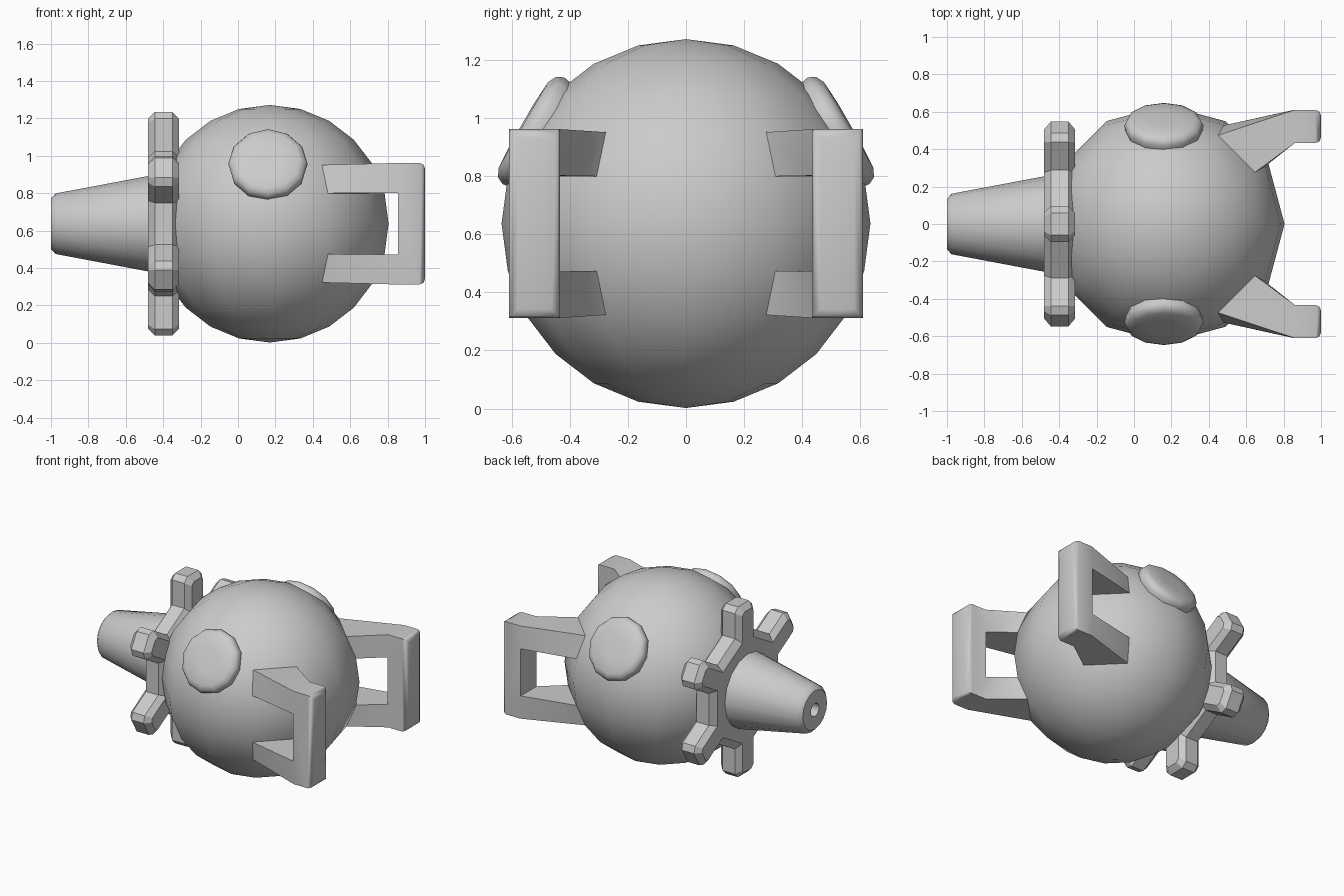
import bpy, bmesh
from math import sin, cos, pi, radians
from mathutils import Vector, Matrix

if "Cube" in bpy.data.objects:
    bpy.data.objects.remove(bpy.data.objects["Cube"])

CX, CZ, R = 0.17, 0.637, 0.635   # ball centre and radius


def finish(name, bm, smooth=None, mirror=False):
    bmesh.ops.remove_doubles(bm, verts=bm.verts, dist=1e-5)
    bmesh.ops.recalc_face_normals(bm, faces=bm.faces)
    me = bpy.data.meshes.new(name)
    bm.to_mesh(me)
    bm.free()
    ob = bpy.data.objects.new(name, me)
    bpy.context.collection.objects.link(ob)
    if mirror:
        m = ob.modifiers.new("mirror", 'MIRROR')
        m.use_axis = (False, True, False)
    if smooth is not None:
        bpy.ops.object.select_all(action='DESELECT')
        ob.select_set(True)
        bpy.context.view_layer.objects.active = ob
        if smooth >= 180:
            bpy.ops.object.shade_smooth()
        else:
            bpy.ops.object.shade_smooth_by_angle(angle=radians(smooth))
    return ob


def lathe(profile, sides, origin, axis, u):
    """Revolve (distance along axis, radius) points; ends are capped."""
    bm = bmesh.new()
    axis, u = Vector(axis).normalized(), Vector(u).normalized()
    v = axis.cross(u)
    rings = []
    for d, r in profile:
        rings.append([bm.verts.new(Vector(origin) + axis * d
                      + (u * cos(2 * pi * i / sides) + v * sin(2 * pi * i / sides)) * r)
                      for i in range(sides)])
    for a, b in zip(rings, rings[1:]):
        for i in range(sides):
            j = (i + 1) % sides
            bm.faces.new((a[i], a[j], b[j], b[i]))
    bm.faces.new(rings[0])
    bm.faces.new(rings[-1])
    return bm


# Ball body
bm = bmesh.new()
bmesh.ops.create_uvsphere(bm, u_segments=12, v_segments=12, radius=R,
                          matrix=Matrix.Translation((CX, 0, CZ)))
finish("ball_body", bm, 180)

# Tapered nozzle with a small hole in its tip
bm = lathe([(0.30, 0.28), (0.48, 0.255), (0.975, 0.162), (1.0, 0.135),
            (1.0, 0.045), (0.90, 0.045)], 16, (0, 0, CZ), (-1, 0, 0), (0, 0, 1))
finish("nozzle", bm, 40)

# Six-toothed wheel: chamfered profile, two layers per side
TIP, ROOT, HW, CH = 0.597, 0.387, 0.095, 0.035


def wheel_outline(inset):
    pts = []
    t, w, c = TIP - inset, HW - inset, CH * (1 - 0.4 * inset / CH)
    for k in range(6):
        a = pi / 2 + k * pi / 3
        for rad, side in ((ROOT - inset, -w), (t - c, -w), (t, -w + c),
                          (t, w - c), (t - c, w), (ROOT - inset, w)):
            pts.append((rad * cos(a) - side * sin(a), rad * sin(a) + side * cos(a)))
    return pts


bm = bmesh.new()
layers = [[bm.verts.new((x, y, CZ + z)) for y, z in wheel_outline(ins)]
          for x, ins in ((-0.48, CH), (-0.445, 0), (-0.35, 0), (-0.315, CH))]
for a, b in zip(layers, layers[1:]):
    for i in range(len(a)):
        j = (i + 1) % len(a)
        bm.faces.new((a[i], a[j], b[j], b[i]))
bm.faces.new(layers[0])
bm.faces.new(layers[-1])
finish("toothed_wheel", bm)

# Round pads on both upper flanks
n = Vector((0, -cos(radians(30)), sin(radians(30))))
t = Vector((0, sin(radians(30)), cos(radians(30))))
bm = lathe([(0.50, 0.19), (0.585, 0.207), (0.615, 0.212), (0.64, 0.2),
            (0.655, 0.17), (0.66, 0.08)], 12,
           Vector((0.16, 0, CZ)) + t * 0.014, n, (1, 0, 0))
finish("side_pad", bm, 60, mirror=True)


# Bracket handles growing out of the ball's facets
def on_ball(lat, lon, s=0.99):
    lat, lon = radians(lat), radians(lon)
    return (CX + s * R * cos(lat) * cos(lon), s * R * cos(lat) * sin(lon), s * R * sin(lat))


YO, YI, ZT, ZB = 0.61, 0.433, 0.325, 0.165
half = [
    [on_ball(30, 60), on_ball(30, 30), on_ball(15, 30), on_ball(15, 60)],
    [(0.86, YO, ZT), (0.86, YI, ZT), (0.855, YI, ZB), (0.855, YO, ZB)],
    [(1.0, YO, ZT), (1.0, YI, ZT), (0.855, YI, ZB), (0.855, YO, ZB)],
]
path = half + [[(x, y, -z) for x, y, z in ring] for ring in reversed(half)]
bm = bmesh.new()
rings = [[bm.verts.new((x, y, CZ + z)) for x, y, z in ring] for ring in path]
rings[2][2:] = rings[1][2:]
rings[3][2:] = rings[4][2:]
for a, b in zip(rings, rings[1:]):
    for i in range(4):
        j = (i + 1) % 4
        vs = list(dict.fromkeys((a[i], a[j], b[j], b[i])))
        if len(vs) > 2:
            bm.faces.new(vs)
bm.faces.new(rings[0])
bm.faces.new(rings[-1])
bmesh.ops.delete(bm, geom=[v for v in bm.verts if not v.link_faces], context='VERTS')
bmesh.ops.recalc_face_normals(bm, faces=bm.faces)
rim = [e for e in bm.edges if all(v.co.x > 0.99 for v in e.verts)]
bmesh.ops.bevel(bm, geom=rim, offset=0.03, segments=2, profile=0.5, affect='EDGES')
finish("bracket_handle", bm, 50, mirror=True)
